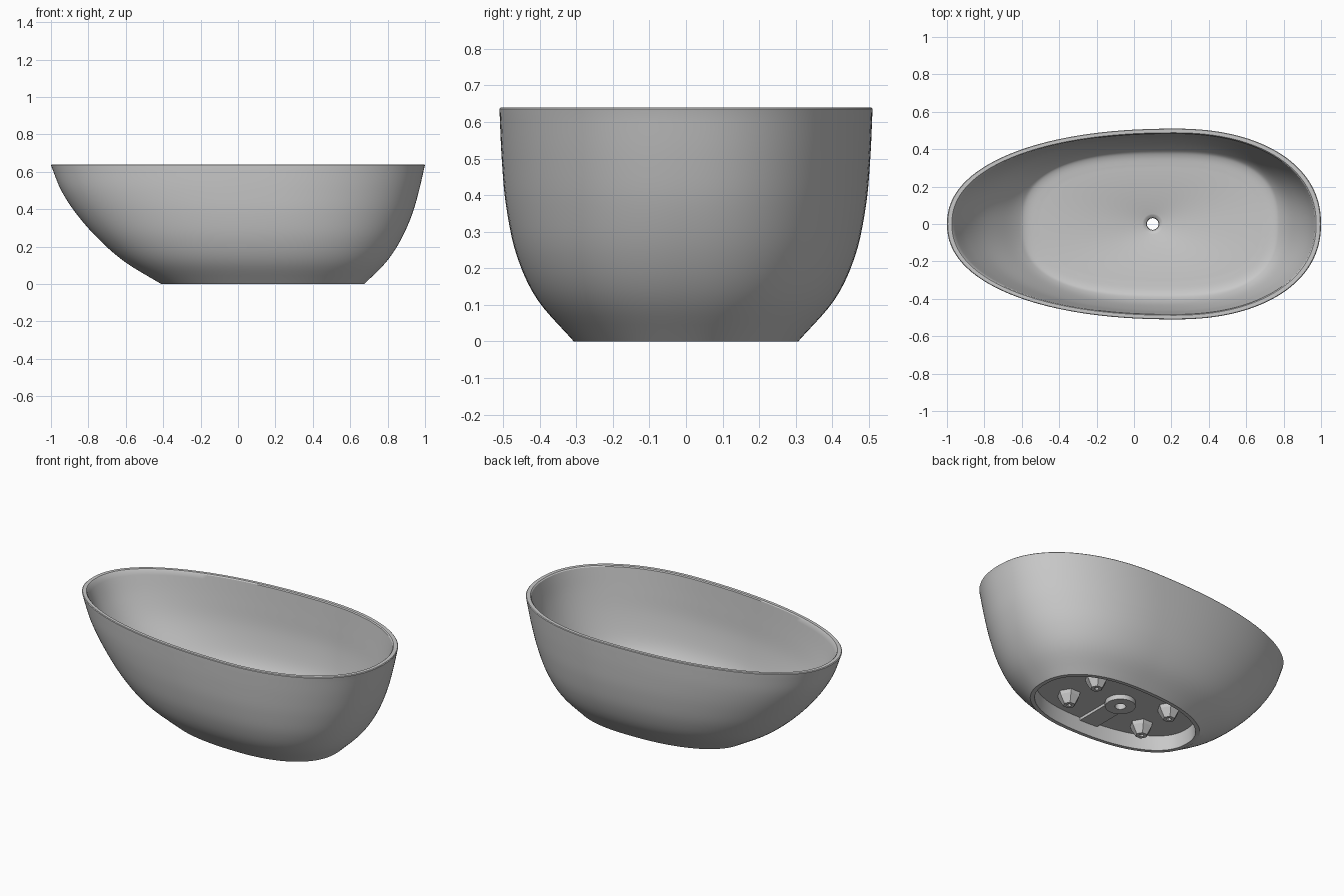
import bpy, bmesh, math
from mathutils import Vector

if "Cube" in bpy.data.objects:
    bpy.data.objects.remove(bpy.data.objects["Cube"])

enamel = bpy.data.materials.new("grey enamel")
enamel.use_nodes = True
GREY = (0.58, 0.58, 0.58, 1)
enamel.diffuse_color = GREY
enamel.node_tree.nodes["Principled BSDF"].inputs["Base Color"].default_value = GREY

DRAIN_X = 0.1


def egg_ring(x_min, x_max, half_width, z, split, power, count):
    """Egg-shaped ring; split places the widest point along its length."""
    centre = x_min + (x_max - x_min) * split
    ring = []
    for i in range(count):
        a = math.tau * i / count
        c, s = math.cos(a), math.sin(a)
        reach = x_max - centre if c > 0 else centre - x_min
        x = centre + math.copysign(abs(c) ** (2 / power), c) * reach
        y = math.copysign(abs(s) ** (2 / power), s) * half_width
        ring.append((x, y, z))
    return ring


def round_ring(radius, z, x=DRAIN_X):
    return (x - radius, x + radius, radius, z, 0.5, 2)


def smooth_stations(stations, steps=5):
    """Catmull-Rom refinement of the ring dimensions."""
    pts = [Vector(s) for s in stations]
    pts = [2 * pts[0] - pts[1]] + pts + [2 * pts[-1] - pts[-2]]
    out = []
    for a, b, c, d in zip(pts, pts[1:], pts[2:], pts[3:]):
        for k in range(steps):
            t = k / steps
            out.append(0.5 * (2 * b + (c - a) * t + (2 * a - 5 * b + 4 * c - d) * t ** 2
                              + (3 * b - a - 3 * c + d) * t ** 3))
    return out + [pts[-2]]


def finish(name, bm, smooth=True):
    bmesh.ops.recalc_face_normals(bm, faces=bm.faces)
    mesh = bpy.data.meshes.new(name)
    bm.to_mesh(mesh)
    bm.free()
    mesh.materials.append(enamel)
    obj = bpy.data.objects.new(name, mesh)
    bpy.context.collection.objects.link(obj)
    if smooth:
        bpy.ops.object.select_all(action="DESELECT")
        obj.select_set(True)
        bpy.context.view_layer.objects.active = obj
        bpy.ops.object.shade_smooth_by_angle(angle=math.radians(32))
    return obj


def loft(name, stations, count, closed=False, smooth=True):
    bm = bmesh.new()
    rings = [[bm.verts.new(p) for p in egg_ring(*s, count)] for s in stations]
    pairs = list(zip(rings, rings[1:]))
    if closed:
        pairs.append((rings[-1], rings[0]))
    for low, high in pairs:
        for i in range(count):
            j = (i + 1) % count
            bm.faces.new((low[i], low[j], high[j], high[i]))
    if not closed:
        bm.faces.new(rings[0])
        bm.faces.new(rings[-1])
    return finish(name, bm, smooth)


# Tub shell: outside wall, rim, inside wall, floor, drain, hollow underside
outer = smooth_stations([
    (-0.41, 0.675, 0.307, 0.0, 0.56, 2.3),
    (-0.60, 0.79, 0.407, 0.115, 0.57, 2.3),
    (-0.74, 0.87, 0.463, 0.235, 0.58, 2.25),
    (-0.86, 0.93, 0.492, 0.37, 0.59, 2.2),
    (-0.945, 0.968, 0.504, 0.5, 0.6, 2.2),
    (-0.998, 0.998, 0.51, 0.63, 0.61, 2.2),
])
rim = [(-1, 1, 0.51, 0.636, 0.61, 2.2), (-0.996, 0.996, 0.507, 0.64, 0.61, 2.2),
       (-0.974, 0.974, 0.488, 0.64, 0.61, 2.2)]
inner = smooth_stations([
    (-0.968, 0.968, 0.483, 0.634, 0.61, 2.2),
    (-0.905, 0.938, 0.474, 0.5, 0.6, 2.2),
    (-0.82, 0.895, 0.462, 0.37, 0.59, 2.25),
    (-0.70, 0.835, 0.432, 0.235, 0.58, 2.4),
    (-0.62, 0.785, 0.396, 0.16, 0.57, 2.6),
    (-0.575, 0.745, 0.362, 0.135, 0.56, 2.7),
    (-0.50, 0.68, 0.30, 0.126, 0.55, 2.6),
])
drain = [round_ring(0.055, 0.121), round_ring(0.046, 0.117),
         round_ring(0.034, 0.108), round_ring(0.031, 0.1), round_ring(0.031, 0.06)]
underside = [round_ring(0.085, 0.06), round_ring(0.085, 0.09),
             (-0.38, 0.645, 0.28, 0.09, 0.56, 2.3),
             (-0.385, 0.65, 0.285, 0.0, 0.56, 2.3)]
loft("tub_shell", outer + rim + inner + drain + underside, 128, closed=True)

# Four tapered hexagonal feet with bolt holes, spaced evenly about the drain
for end, dx in (("left", 0.265), ("right", -0.265)):
    for side, y in (("front", -0.12), ("back", 0.12)):
        x = DRAIN_X + 0.01 + dx
        foot = loft(f"{side}_{end}_foot", [
            round_ring(0.068, 0.095, 0), round_ring(0.062, 0.07, 0),
            round_ring(0.034, 0.02, 0), round_ring(0.014, 0.02, 0),
            round_ring(0.014, 0.04, 0)], 6, smooth=False)
        foot.location = (x, y, 0)

# Raised pipe channel from the drain boss to the front wall
bm = bmesh.new()
bmesh.ops.create_cube(bm, size=1)
for v in bm.verts:
    v.co = Vector((DRAIN_X + v.co.x * 0.12, -0.175 + v.co.y * 0.215, 0.083 + v.co.z * 0.02))
finish("pipe_channel", bm, smooth=False)
